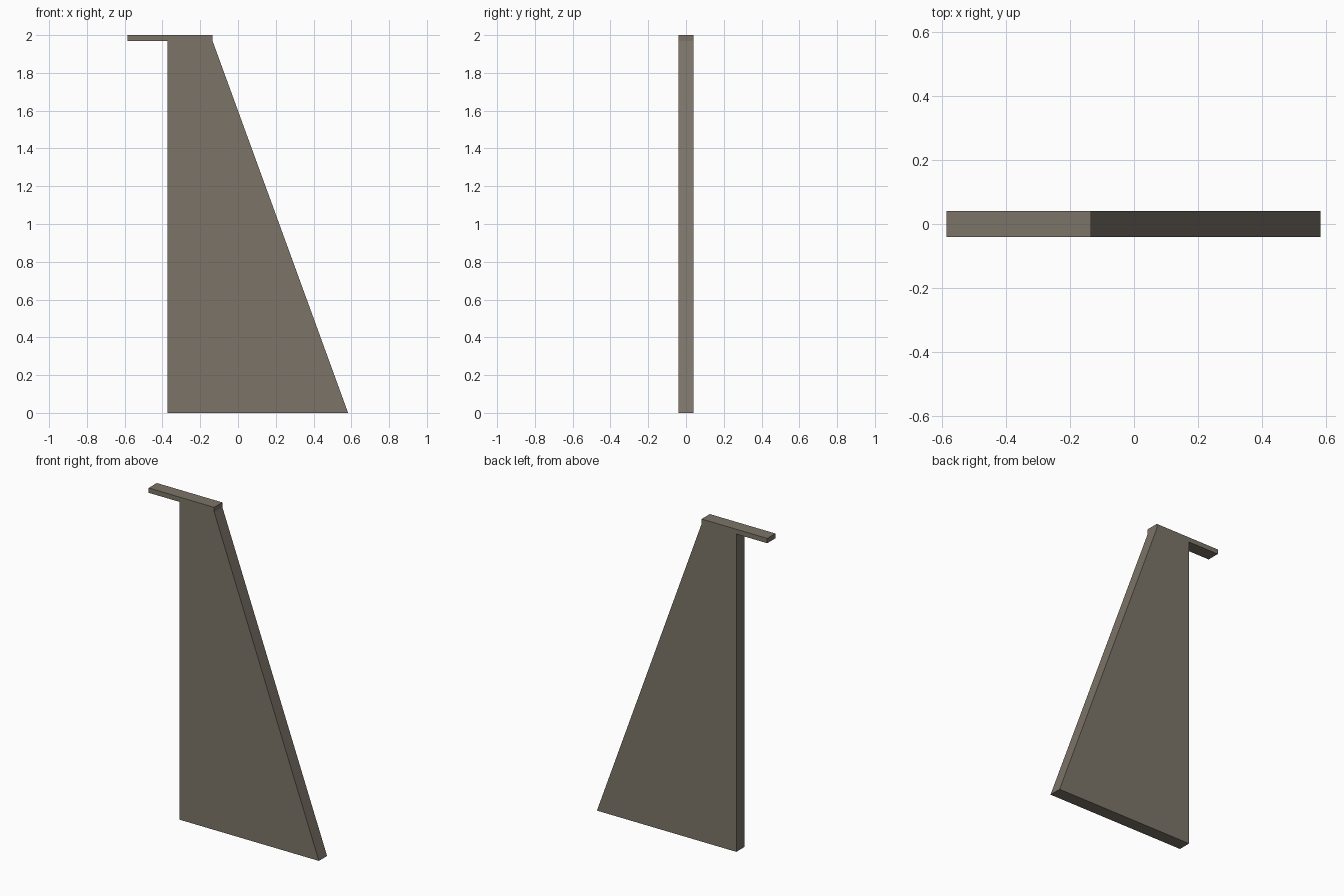
import bpy, bmesh

if "Cube" in bpy.data.objects:
    bpy.data.objects.remove(bpy.data.objects["Cube"])

HALF = 0.04  # half thickness in y

# flat stone-brown colour
mat = bpy.data.materials.new("stone_brown")
mat.diffuse_color = (0.20, 0.174, 0.14, 1)
mat.use_nodes = True
mat.node_tree.nodes["Principled BSDF"].inputs["Base Color"].default_value = mat.diffuse_color

# side profile (x, z): tapered buttress with an overhanging cap ledge
profile = [(-0.373, 0), (0.583, 0), (-0.135, 1.97), (-0.135, 2.0),
           (-0.585, 2.0), (-0.585, 1.97), (-0.373, 1.97)]

# extrude the profile through the thickness
bm = bmesh.new()
face = bm.faces.new([bm.verts.new((x, -HALF, z)) for x, z in profile])
ext = bmesh.ops.extrude_face_region(bm, geom=[face])
verts = [v for v in ext["geom"] if isinstance(v, bmesh.types.BMVert)]
bmesh.ops.translate(bm, verts=verts, vec=(0, 2 * HALF, 0))
bmesh.ops.recalc_face_normals(bm, faces=bm.faces)

mesh = bpy.data.meshes.new("buttress_wall")
bm.to_mesh(mesh)
bm.free()
mesh.materials.append(mat)
bpy.context.collection.objects.link(bpy.data.objects.new("buttress_wall", mesh))
